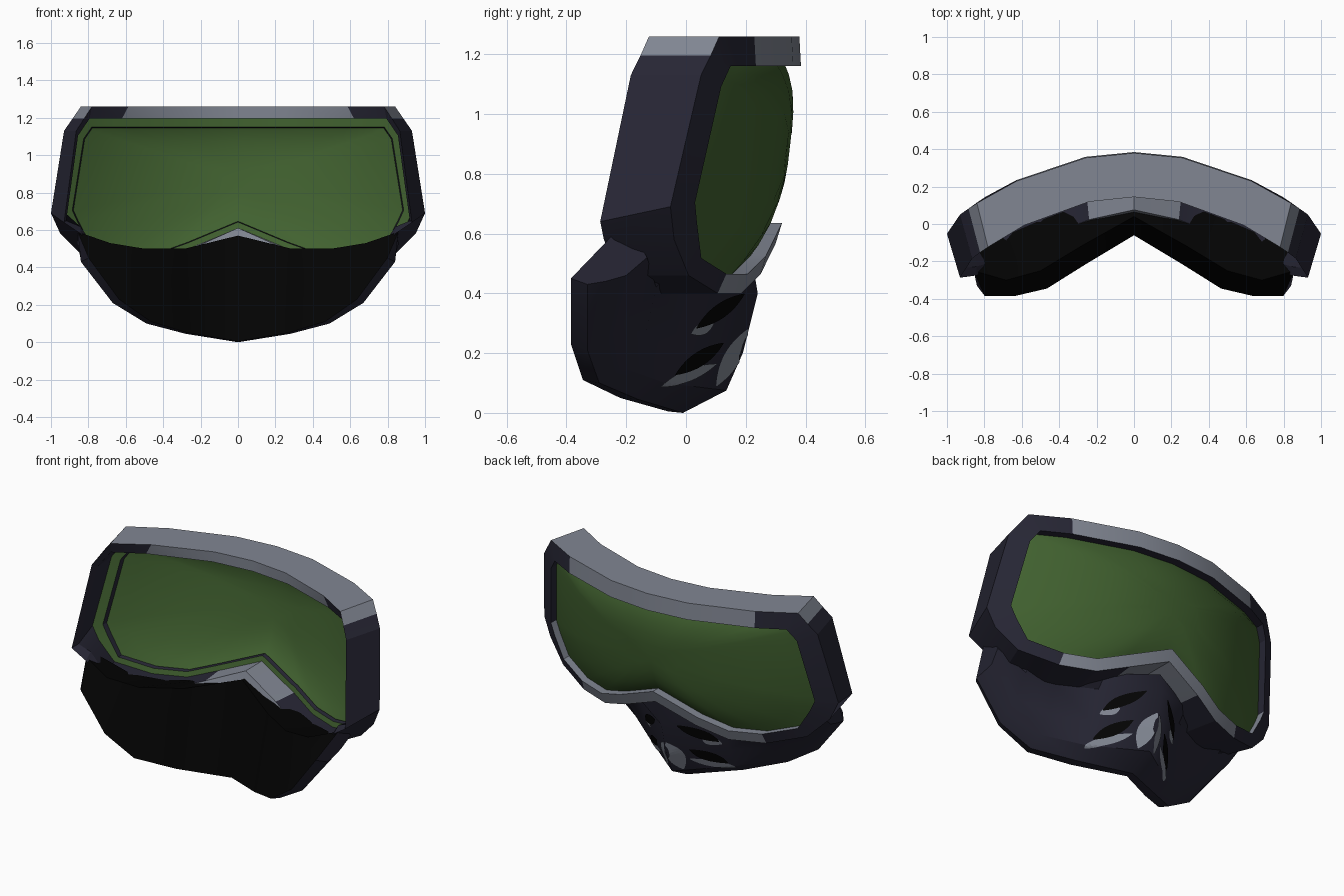
import bpy, bmesh, math
from mathutils import Vector
from mathutils.bvhtree import BVHTree

cube = bpy.data.objects.get("Cube")
if cube:
    bpy.data.objects.remove(cube, do_unlink=True)


def material(name, rgb):
    m = bpy.data.materials.new(name)
    m.use_nodes = True
    col = (*rgb, 1)
    m.diffuse_color = col
    m.node_tree.nodes["Principled BSDF"].inputs["Base Color"].default_value = col
    return m


DARK = material("dark slate", (.02, .0195, .035))
LIGHT = material("light grey", (.22, .24, .29))
GREEN = material("lens green", (.053, .12, .029))
BLACK = material("black lining", (.001, .001, .001))


def finish(name, bm, mats, smooth=None, mirror=False, recalc=True):
    if recalc:
        bmesh.ops.recalc_face_normals(bm, faces=bm.faces[:])
    me = bpy.data.meshes.new(name)
    bm.to_mesh(me)
    bm.free()
    ob = bpy.data.objects.new(name, me)
    bpy.context.collection.objects.link(ob)
    for m in mats:
        me.materials.append(m)
    if mirror:
        mod = ob.modifiers.new("mirror", 'MIRROR')
        mod.use_clip = True
    if smooth:
        bpy.ops.object.select_all(action='DESELECT')
        ob.select_set(True)
        bpy.context.view_layer.objects.active = ob
        bpy.ops.object.shade_smooth_by_angle(angle=math.radians(smooth))
    return ob


# Goggle outline (x, z), from top centre round to the nose notch
HALF = [(0, 1.26), (.26, 1.26), (.63, 1.26), (.84, 1.26), (.885, 1.195), (.93, 1.13),
        (1, .69), (.95, .58), (.83, .46), (.62, .4), (.42, .4), (.24, .465), (0, .565)]
OUTLINE = HALF + [(-x, z) for x, z in HALF[-2:0:-1]]


def inset(factor):
    """Outline moved inwards by a share of the rim width."""
    out, n = [], len(OUTLINE)
    for i, p in enumerate(OUTLINE):
        a, b, c = (Vector(q) for q in (OUTLINE[i - 1], p, OUTLINE[(i + 1) % n]))
        d1, d2 = (b - a).normalized(), (c - b).normalized()
        n1, n2 = Vector((d1.y, -d1.x)), Vector((d2.y, -d2.x))
        width = .065 if b.y < .5 or (b.y < 1 and abs(b.x) < .3) else .1
        out.append(b + (n1 + n2) / (1 + n1.dot(n2)) * width * factor)
    return out


def bend(x, z, depth=0):
    """Point on the wrapped face of the goggles, set back by depth."""
    return Vector((x, .38 - .38 * x * x - .2 * (1.2 - z) ** 2 - depth, z))


def ring(bm, points, depth, squeeze=1):
    """Loop of verts; squeezed loops narrow more below and sag at the cheeks."""
    verts = []
    for x, z in points:
        p = bend(x, z, depth)
        if squeeze < 1:
            p.x *= squeeze - (.045 if z < .65 else 0)
            p.z -= .05 if .65 < z < .8 else 0
        verts.append(bm.verts.new(p))
    return verts


def bridge(bm, a, b):
    n = len(a)
    return [bm.faces.new((a[i], a[(i + 1) % n], b[(i + 1) % n], b[i])) for i in range(n)]


# Frame: a closed loop of rings, from the lens seat over the rim, along the
# outer wall, round the thin back edge and inside to the green lens flange
bm = bmesh.new()
loops = [ring(bm, inset(1), .06), ring(bm, inset(1), -.005), ring(bm, OUTLINE, 0),
         ring(bm, OUTLINE, .235, .93), ring(bm, inset(.65), .235, .985),
         ring(bm, inset(.65), .08), ring(bm, inset(1.1), .08), ring(bm, inset(1.16), .055)]
for part, loop in enumerate(loops):
    for f in bridge(bm, loop, loops[(part + 1) % len(loops)]):
        c = f.calc_center_median()
        if part == 5:
            f.material_index = 2
        elif part == 0:
            f.material_index = int(c.z < .7)
        elif part == 2:
            f.material_index = int(c.z > 1.19 or abs(c.x) < .3)
        elif part == 4:
            f.material_index = int(c.z < .7 and abs(c.x) < .3)
        elif part in (1, 3):
            f.material_index = int(abs(c.x) < .6)
finish("goggle_frame", bm, [DARK, LIGHT, GREEN], 20)

# Lens: shrinking rings that bulge towards the middle
bm = bmesh.new()
edge = inset(1)
mid = Vector((0, .88))
prev = None
for s in (1, .9, .7, .45, .2):
    cur = ring(bm, [mid + (p - mid) * s for p in edge], .012 + .035 * s ** 4)
    if prev:
        bridge(bm, prev, cur)
    prev = cur
bm.faces.new(prev)
finish("lens", bm, [GREEN], 40)

# Mask: cross-sections (y, z) from the back lower rim, round the outside, to the top rim
SECTIONS = {
    0: [(-.06, .005), (-.01, 0), (.135, .075), (.19, .2), (.24, .4), (.22, .52), (.04, .57)],
    .28: [(-.22, .05), (-.16, .045), (-.07, .1), (-.02, .22), (.04, .4), (.1, .47), (-.12, .5)],
    .49: [(-.345, .11), (-.29, .1), (-.21, .15), (-.14, .25), (-.07, .4), (.02, .44), (-.25, .5)],
    .67: [(-.385, .23), (-.33, .21), (-.27, .24), (-.2, .31), (-.1, .42), (-.06, .46), (-.3, .53)],
    .84: [(-.385, .45), (-.33, .43), (-.27, .44), (-.2, .46), (-.13, .52), (-.17, .585), (-.25, .59)],
}
bm = bmesh.new()
cols = []
for x, pts in SECTIONS.items():
    spread = [.95] + [1] * 3 + [1.02] * 3
    cols.append([bm.verts.new((x * k, y, z)) for k, (y, z) in zip(spread, pts)])
for a, b in zip(cols, cols[1:]):
    for i in range(7):
        j = (i + 1) % 7
        f = bm.faces.new((a[i], a[j], b[j], b[i]))
        f.material_index = int(i >= 5)
bm.faces.new(cols[-1])
bmesh.ops.recalc_face_normals(bm, faces=bm.faces[:])
surface = BVHTree.FromBMesh(bm)
finish("face_mask", bm, [DARK, BLACK], 25, mirror=True, recalc=False)


def slot(name, start, end, width, mat, lift):
    """Pointed oval laid on the mask side, given by its two tips (y, z)."""
    bm = bmesh.new()
    a, b = Vector(start), Vector(end)
    side = Vector((-(b - a).y, (b - a).x)).normalized()
    rows = []
    for i in range(13):
        t = i / 12
        half = width * max(math.sin(math.pi * t), .03) ** .8
        row = []
        for k in range(-2, 3):
            p = a.lerp(b, t) + side * half * k / 2
            hit, normal, _, _ = surface.ray_cast(Vector((2, p.x, p.y)), Vector((-1, 0, 0)))
            if hit is None:
                hit, normal, _, _ = surface.find_nearest(Vector((.02, p.x, p.y)))
            row.append(bm.verts.new(hit + normal * lift))
        rows.append(row)
    for r, q in zip(rows, rows[1:]):
        for k in range(4):
            bm.faces.new((r[k], q[k], q[k + 1], r[k + 1]))
    ob = finish(name, bm, [mat], mirror=True)
    ob.modifiers["mirror"].use_mirror_merge = False


# Breathing slots with pale lower lips, and the pale nose ridge
slot("upper_vent_lip", (.015, .265), (.09, .3), .02, LIGHT, .004)
slot("upper_vent", (.03, .285), (.19, .4), .024, BLACK, .007)
slot("lower_vent_lip", (-.085, .09), (.1, .165), .02, LIGHT, .004)
slot("lower_vent", (-.04, .13), (.12, .235), .024, BLACK, .007)
slot("nose_ridge_patch", (.1, .09), (.205, .28), .028, LIGHT, .003)
